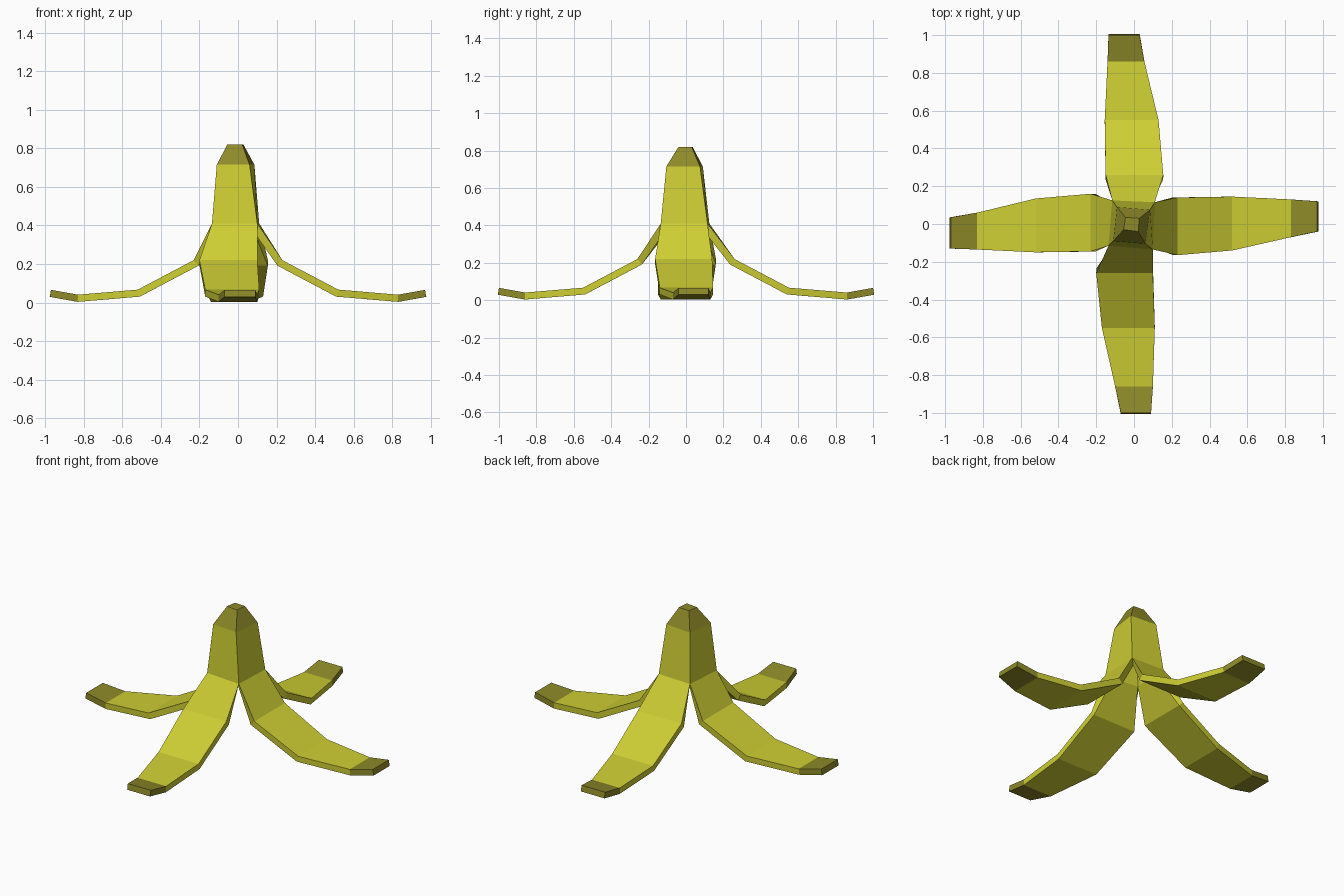
import bpy
from mathutils import Vector

if "Cube" in bpy.data.objects:
    bpy.data.objects.remove(bpy.data.objects["Cube"])


def material(name, rgb):
    m = bpy.data.materials.new(name)
    m.diffuse_color = (*rgb, 1)
    m.use_nodes = True
    m.node_tree.nodes["Principled BSDF"].inputs["Base Color"].default_value = m.diffuse_color
    return m


yellow = material("peel yellow", (0.62, 0.62, 0.034))
brown = material("tip olive brown", (0.27, 0.255, 0.022))

# Stem rings from top to the split: corners front-left, front-right, back-right, back-left
rings = [
    (0.82, [(-.055, -.03), (.022, -.04), (.028, .03), (-.045, .035)]),
    (0.715, [(-.11, -.09), (.06, -.105), (.085, .075), (-.09, .09)]),
    (0.41, [(-.135, -.115), (.10, -.135), (.11, .115), (-.115, .125)]),
]
# Peel strips: outward direction, distances, then edge pairs along the strip
heights = [0.22, 0.067, 0.041, 0.066]
far_y, far_x = [.26, .55, .86, 1.0], [.23, .52, .83, .97]
strips = [
    ((0, -1), far_y, [(-.20, .10), (-.17, .11), (-.10, .10), (-.07, .09)]),
    ((1, 0), far_x, [(-.165, .14), (-.14, .145), (-.07, .13), (-.04, .12)]),
    ((0, 1), far_y, [(-.155, .15), (-.13, .155), (-.055, .14), (-.03, .135)]),
    ((-1, 0), far_x, [(-.16, .145), (-.135, .15), (-.06, .135), (-.035, .13)]),
]

verts, faces, slots = [], [], []
for z, corners in rings:
    verts += [(x, y, z) for x, y in corners]

# Stem cap and sides
faces.append((0, 1, 2, 3))
slots.append(1)
for r in range(2):
    for i in range(4):
        j = (i + 1) % 4
        faces.append((4 * r + 4 + i, 4 * r + 4 + j, 4 * r + j, 4 * r + i))
        slots.append(1 if r == 0 else 0)

# Four strips folding out from the bottom ring, each with a dark end
for i, (d, dist, edges) in enumerate(strips):
    out, side = Vector((*d, 0)), Vector((-d[1], d[0], 0))
    a, b = 8 + i, 8 + (i + 1) % 4
    for k, (lo, hi) in enumerate(edges):
        n = len(verts)
        for t in (lo, hi):
            p = out * dist[k] + side * t
            verts.append((p.x, p.y, heights[k]))
        faces.append((n, n + 1, b, a))
        slots.append(1 if k == 3 else 0)
        a, b = n, n + 1

mesh = bpy.data.meshes.new("banana_peel")
mesh.from_pydata(verts, [], faces)
mesh.materials.append(yellow)
mesh.materials.append(brown)
for poly, s in zip(mesh.polygons, slots):
    poly.material_index = s
peel = bpy.data.objects.new("banana_peel", mesh)
bpy.context.collection.objects.link(peel)

# Peel thickness, grown inward
shell = peel.modifiers.new("thickness", 'SOLIDIFY')
shell.thickness = 0.037
shell.offset = -1
shell.use_even_offset = True
